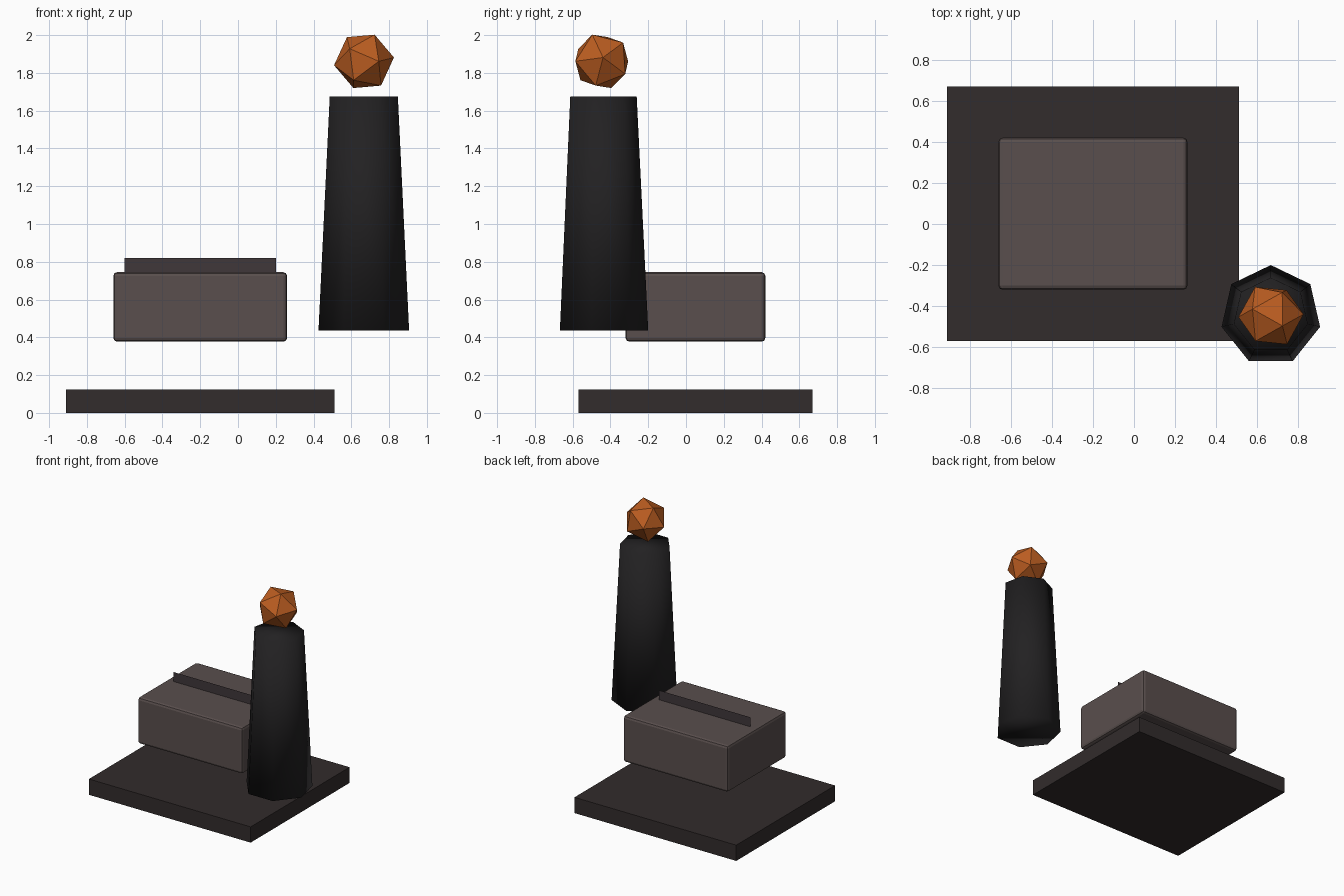
import bpy, math
from mathutils import Vector, Matrix

if "Cube" in bpy.data.objects:
    bpy.data.objects.remove(bpy.data.objects["Cube"])


def finish(obj, name, rgb):
    obj.name = obj.data.name = name
    mat = bpy.data.materials.new(name + "_colour")
    mat.diffuse_color = (*rgb, 1)
    mat.use_nodes = True
    mat.node_tree.nodes["Principled BSDF"].inputs["Base Color"].default_value = mat.diffuse_color
    obj.data.materials.append(mat)
    return obj


def box(name, lo, hi, rgb):
    lo, hi = Vector(lo), Vector(hi)
    bpy.ops.mesh.primitive_cube_add(size=1)
    obj = bpy.context.object
    obj.data.transform(Matrix.Translation((lo + hi) / 2) @ Matrix.Diagonal((*(hi - lo), 1)))
    return finish(obj, name, rgb)


# Ground slab
box("base_slab", (-0.91, -0.57, 0), (0.51, 0.67, 0.125), (0.032, 0.025, 0.025))

# Floating block with softened edges
block = box("block", (-0.66, -0.32, 0.377), (0.26, 0.42, 0.745), (0.1, 0.077, 0.074))
bevel = block.modifiers.new("soft_edges", "BEVEL")
bevel.width = 0.02
bevel.segments = 2

# Thin upright panel through the middle of the block (no thickness)
bpy.ops.mesh.primitive_plane_add(size=1)
panel = bpy.context.object
panel.data.transform(Matrix.Translation((-0.2, 0.05, 0.62))
                     @ Matrix.Rotation(math.pi / 2, 4, "X")
                     @ Matrix.Diagonal((0.8, 0.4, 1, 1)))
finish(panel, "upright_panel", (0.05, 0.038, 0.042))

# Seven-sided tapered chimney, shaded smooth
bpy.ops.mesh.primitive_cone_add(vertices=7, radius1=0.246, radius2=0.185, depth=1.238,
                                location=(0.666, -0.446, 1.056))
bpy.ops.object.shade_smooth()
finish(bpy.context.object, "chimney", (0.016, 0.015, 0.016))

# Faceted ember, tilted: z axis to one corner, x axis towards a neighbouring corner
bpy.ops.mesh.primitive_ico_sphere_add(subdivisions=1, radius=0.16)
ember = bpy.context.object
up = Vector((0.35, -0.313, 0.882)).normalized()
side = Vector((0.933, 0.204, -0.297))
side = (side - up * side.dot(up)).normalized()
tilt = Matrix((side, up.cross(side), up)).transposed().to_4x4()
ember.data.transform(Matrix.Translation((0.667, -0.446, 1.861)) @ tilt)
finish(ember, "ember", (0.5, 0.11, 0.015))
